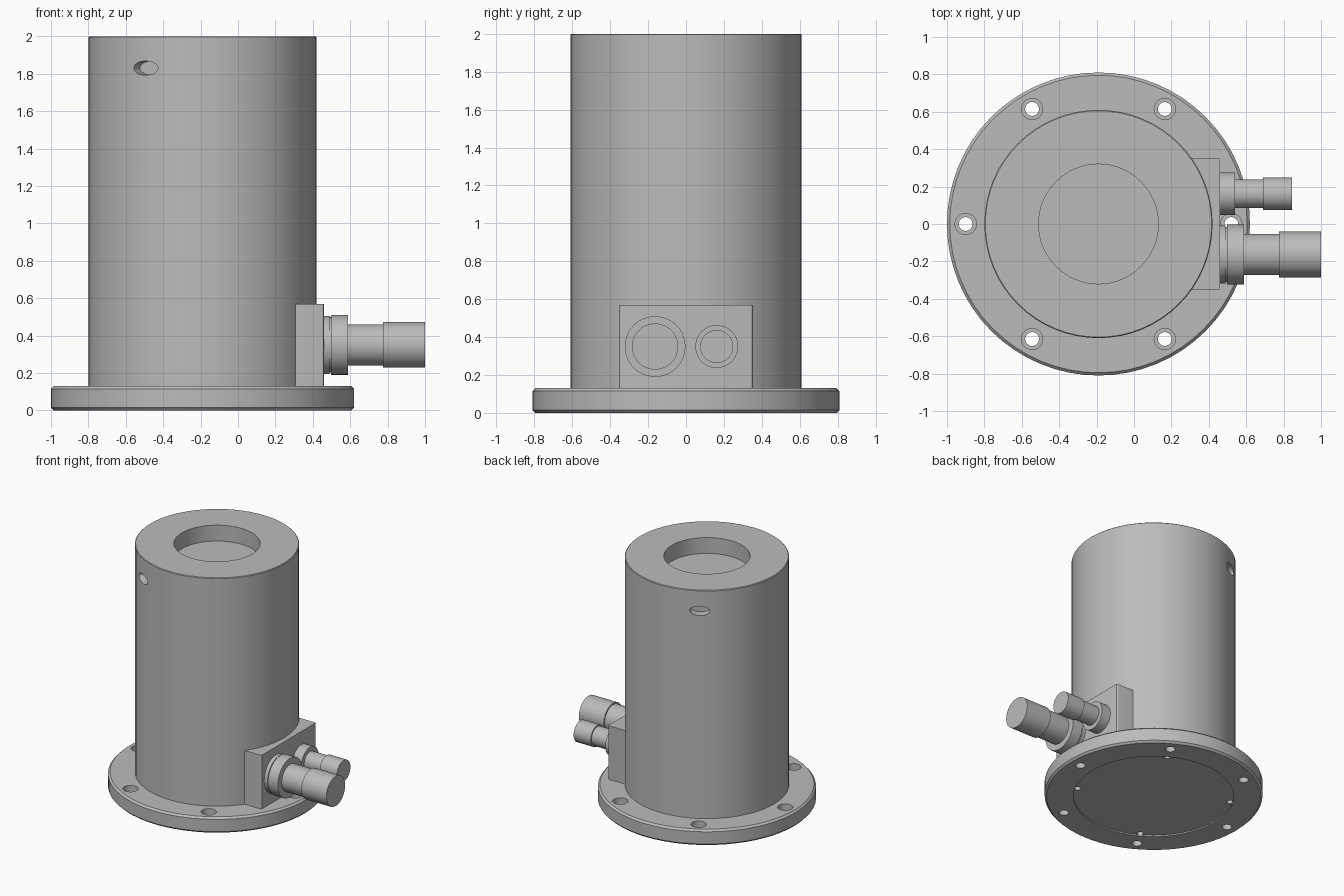
import bpy
import bmesh
from math import radians, cos, sin, pi
from mathutils import Matrix, Vector

default = bpy.data.objects.get("Cube")
if default:
    bpy.data.objects.remove(default, do_unlink=True)

grey = bpy.data.materials.new("machined grey")
grey.use_nodes = True
colour = (0.5, 0.5, 0.5, 1)
grey.diffuse_color = colour
grey.node_tree.nodes["Principled BSDF"].inputs["Base Color"].default_value = colour

AXIS = Vector((-0.19, 0, 0))    # centre line of the housing
BODY_R = 0.61
BOLT_R = 0.71


def add_object(name, bm):
    bmesh.ops.recalc_face_normals(bm, faces=bm.faces)
    mesh = bpy.data.meshes.new(name)
    bm.to_mesh(mesh)
    bm.free()
    obj = bpy.data.objects.new(name, mesh)
    bpy.context.collection.objects.link(obj)
    mesh.materials.append(grey)
    return obj


def lathe(name, profile, matrix, segments=64):
    """Closed solid turned about local z from (radius, height) points."""
    bm = bmesh.new()
    rings = []
    for r, h in profile:
        rings.append([bm.verts.new((r * cos(2 * pi * i / segments),
                                    r * sin(2 * pi * i / segments), h))
                      for i in range(segments)])
    for a, b in zip(rings, rings[1:]):
        for i in range(segments):
            j = (i + 1) % segments
            bm.faces.new((a[i], a[j], b[j], b[i]))
    bm.faces.new(rings[0][::-1])
    bm.faces.new(rings[-1])
    bm.transform(matrix)
    return add_object(name, bm)


def select_only(obj):
    bpy.ops.object.select_all(action='DESELECT')
    obj.select_set(True)
    bpy.context.view_layer.objects.active = obj


def cut(obj, cutters):
    """Subtract the cutters, then discard them."""
    select_only(obj)
    for cutter in cutters:
        cutter.hide_render = True
        mod = obj.modifiers.new("cut", 'BOOLEAN')
        mod.operation = 'DIFFERENCE'
        mod.solver = 'EXACT'
        mod.object = cutter
        bpy.ops.object.modifier_apply(modifier=mod.name)
        bpy.data.objects.remove(cutter, do_unlink=True)


def polar(radius, degrees, z=0):
    a = radians(degrees)
    return Matrix.Translation(AXIS + Vector((radius * cos(a), radius * sin(a), z)))


centre = Matrix.Translation(AXIS)

# Mounting flange with chamfered rim and shallow underside recess
flange = lathe("mounting_flange", [
    (0.595, 0.01), (0.595, 0), (0.795, 0), (0.81, 0.015),
    (0.81, 0.115), (0.795, 0.13), (0.6, 0.13)], centre)

# Counterbored bolt holes
cut(flange, [lathe("bolt_cutter", [
    (0.037, -0.1), (0.037, 0.07), (0.057, 0.07), (0.057, 0.2)],
    polar(BOLT_R, k * 60), 24) for k in range(6)])

# Small screw pits around the underside cover
cut(flange, [lathe("pit_cutter", [(0.024, -0.1), (0.024, 0.05)],
                   polar(0.575, 60 + k * 90), 16) for k in range(4)])

# Main housing with a round recess in its top
body = lathe("cylindrical_housing", [
    (BODY_R, 0.12), (BODY_R, 1.995), (BODY_R - 0.005, 2.0),
    (0.32, 2.0), (0.32, 1.87)], centre)

# Oval pits high on the side
oval = Matrix.Diagonal((0.0375, 0.075, 1, 1))
cut(body, [lathe("oval_cutter", [(1, -0.07), (1, 0.1)],
                 polar(BODY_R, a, 1.83) @ Matrix.Rotation(radians(a), 4, 'Z')
                 @ Matrix.Rotation(radians(90), 4, 'Y') @ oval, 32)
           for a in (120, 240)])

# Connector block on the side
bm = bmesh.new()
bmesh.ops.create_cube(bm, size=1, matrix=Matrix.Translation((0.33, 0, 0.35))
                      @ Matrix.Diagonal((0.26, 0.705, 0.44, 1)))
corners = [e for e in bm.edges
           if abs(e.verts[0].co.z - e.verts[1].co.z) > 0.1 and e.verts[0].co.x > 0.4]
bmesh.ops.bevel(bm, geom=corners, offset=0.012, segments=3, affect='EDGES', profile=0.5)
block = add_object("connector_block", bm)


def connector(name, y, profile):
    along_x = Matrix.Translation((0.46, y, 0.35)) @ Matrix.Rotation(radians(90), 4, 'Y')
    return lathe(name, profile, along_x, 48)


# Stepped connectors pointing outward
large = connector("large_connector", -0.163, [
    (0.155, -0.02), (0.155, 0.03), (0.148, 0.03), (0.148, 0.038), (0.16, 0.038),
    (0.16, 0.127), (0.11, 0.127), (0.11, 0.315), (0.122, 0.315), (0.122, 0.54)])
small = connector("small_connector", 0.162, [
    (0.113, -0.02), (0.113, 0.08), (0.077, 0.08), (0.077, 0.23),
    (0.087, 0.23), (0.087, 0.385)])

# Smooth the round walls, keep machined edges crisp
for obj in (flange, body, block, large, small):
    select_only(obj)
    bpy.ops.object.shade_smooth_by_angle(angle=radians(30))
